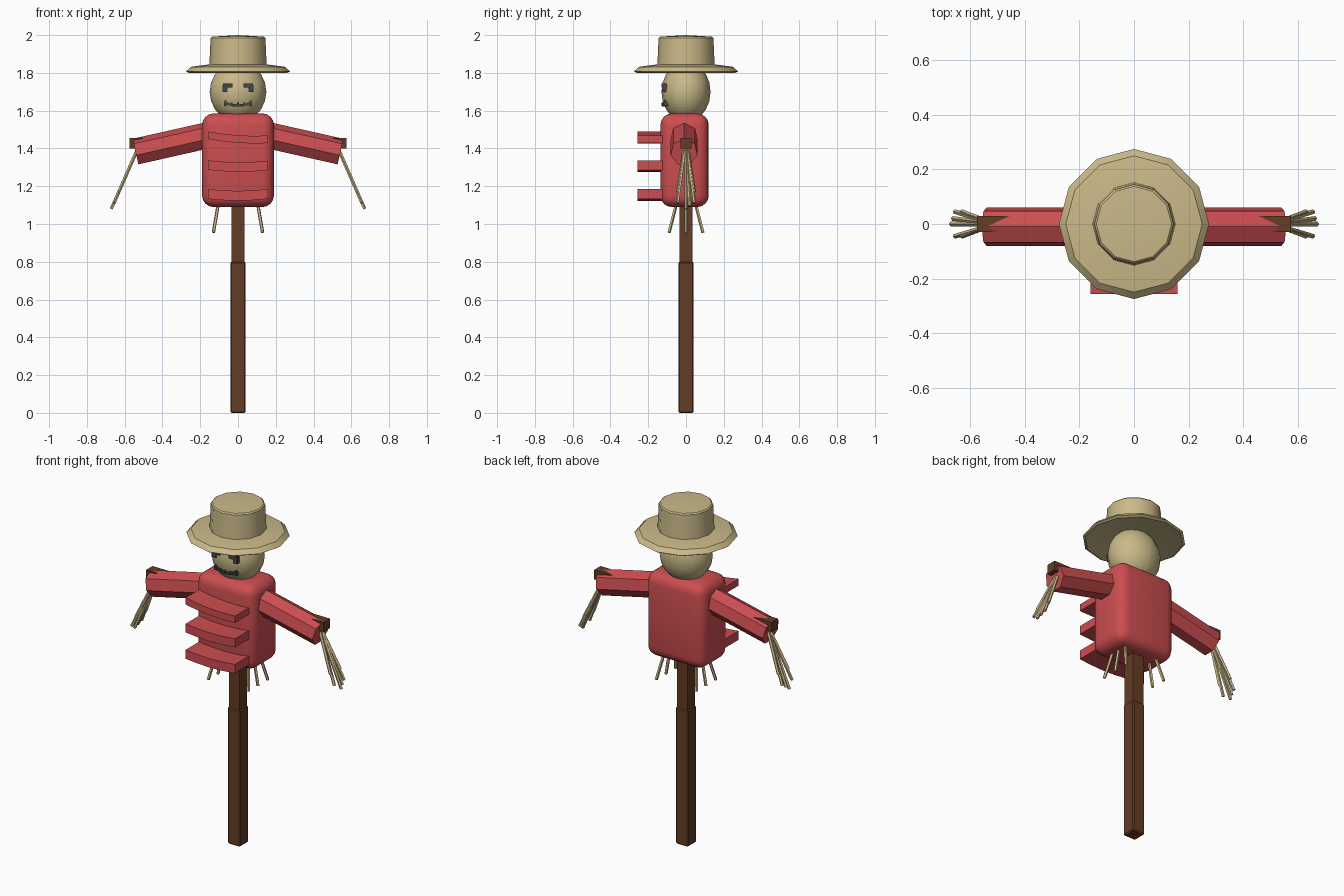
import bpy, bmesh, math
from mathutils import Vector

if "Cube" in bpy.data.objects:
    bpy.data.objects.remove(bpy.data.objects["Cube"])


def mat(name, rgb):
    m = bpy.data.materials.new(name)
    m.diffuse_color = (*rgb, 1)
    m.use_nodes = True
    m.node_tree.nodes["Principled BSDF"].inputs["Base Color"].default_value = m.diffuse_color
    return m


RED = mat("red cloth", (0.60, 0.075, 0.08))
WOOD = mat("brown wood", (0.13, 0.045, 0.018))
STRAW = mat("straw", (0.59, 0.49, 0.25))
DARK = mat("dark grey", (0.06, 0.06, 0.065))


def finish(name, bm, m, smooth=None):
    bmesh.ops.recalc_face_normals(bm, faces=bm.faces)
    me = bpy.data.meshes.new(name)
    bm.to_mesh(me)
    bm.free()
    me.materials.append(m)
    o = bpy.data.objects.new(name, me)
    bpy.context.collection.objects.link(o)
    if smooth:
        bpy.ops.object.select_all(action='DESELECT')
        o.select_set(True)
        bpy.context.view_layer.objects.active = o
        bpy.ops.object.shade_smooth_by_angle(angle=math.radians(smooth))
    return o


def add_box(bm, lo, hi):
    lo, hi = Vector(lo), Vector(hi)
    vs = bmesh.ops.create_cube(bm, size=1)["verts"]
    for v in vs:
        v.co = Vector([(lo[i] + hi[i]) / 2 + v.co[i] * (hi[i] - lo[i]) for i in range(3)])


def box(name, lo, hi, m, bevel=0, seg=1, smooth=None):
    bm = bmesh.new()
    add_box(bm, lo, hi)
    if bevel:
        bmesh.ops.bevel(bm, geom=bm.edges[:], offset=bevel, segments=seg,
                        profile=0.5, affect='EDGES')
    return finish(name, bm, m, smooth)


def add_rod(bm, a, b, r, sides, r2=None):
    a, b = Vector(a), Vector(b)
    vs = bmesh.ops.create_cone(bm, cap_ends=True, segments=sides, radius1=r,
                               radius2=r2 or r, depth=(b - a).length)["verts"]
    q = (b - a).to_track_quat('Z', 'Y')
    for v in vs:
        v.co = q @ v.co + (a + b) / 2


def lathe(name, profile, sides, m, smooth):
    bm = bmesh.new()
    rings = []
    for r, z in profile:
        if r == 0:
            rings.append([bm.verts.new((0, 0, z))] * sides)
        else:
            rings.append([bm.verts.new((r * math.cos(2 * math.pi * i / sides),
                                        r * math.sin(2 * math.pi * i / sides), z))
                          for i in range(sides)])
    for p, q in zip(rings, rings[1:]):
        for i in range(sides):
            j = (i + 1) % sides
            bm.faces.new(list(dict.fromkeys([p[i], p[j], q[j], q[i]])))
    return finish(name, bm, m, smooth)


# wooden post (two thicknesses) and crossbar
box("lower_post", (-0.04, -0.04, 0), (0.04, 0.04, 0.80), WOOD, 0.006)
box("upper_post", (-0.035, -0.035, 0.78), (0.035, 0.035, 1.2), WOOD)
box("crossbar", (-0.575, -0.03, 1.40), (0.575, 0.03, 1.455), WOOD)

# stuffed shirt body
box("body", (-0.19, -0.135, 1.09), (0.19, 0.12, 1.585), RED, 0.06, 4, 40)

# cloth bands sticking out of the chest, sagging in the middle
for n, (zl, zr, thick) in enumerate([(1.49, 1.468, 0.04), (1.337, 1.335, 0.05), (1.185, 1.185, 0.052)]):
    bm = bmesh.new()
    cols = []
    for i in range(5):
        t = i / 4
        x = -0.16 + 0.32 * t
        z = zl + (zr - zl) * t - 0.01 * math.sin(math.pi * t)
        cols.append([bm.verts.new((x, y, zz)) for y, zz in
                     [(-0.257, z), (-0.10, z), (-0.10, z - thick), (-0.257, z - thick)]])
    for a, b in zip(cols, cols[1:]):
        for k in range(4):
            bm.faces.new((a[k], a[(k + 1) % 4], b[(k + 1) % 4], b[k]))
    bm.faces.new(cols[0])
    bm.faces.new(cols[-1])
    finish(f"chest_band_{n + 1}", bm, RED)

for s, side in ((-1, "left"), (1, "right")):
    # sleeve
    bm = bmesh.new()
    add_rod(bm, (s * 0.12, -0.01, 1.475), (s * 0.542, -0.01, 1.38), 0.073, 7)
    finish(side + "_sleeve", bm, RED)

    # straw hand: fan of stalks
    bm = bmesh.new()
    for y, t in [(0, 1.0), (-0.045, 0.9), (0.045, 0.9), (-0.045, 0.72), (0.045, 0.72), (0.02, 0.95)]:
        add_rod(bm, (s * 0.53, y * 0.15, 1.40),
                (s * (0.53 + 0.14 * t), y, 1.40 - 0.32 * t), 0.009, 5)
    finish(side + "_straw_hand", bm, STRAW)

    # straw poking out below the shirt
    bm = bmesh.new()
    for y in (-0.09, 0, 0.09):
        add_rod(bm, (s * 0.10, y * 0.5, 1.13), (s * 0.13, y, 0.955), 0.009, 5)
    finish(side + "_hem_straw", bm, STRAW)

# head
HX, HY, HZ, HC = 0.15, 0.13, 0.16, 1.70
bm = bmesh.new()
bmesh.ops.create_uvsphere(bm, u_segments=16, v_segments=10, radius=1)
for v in bm.verts:
    v.co = Vector((v.co.x * HX, v.co.y * HY, v.co.z * HZ + HC))
finish("head", bm, STRAW, 60)


# face pieces: small blocks seated on the head surface
def face_piece(bm, x0, x1, z0, z1):
    x, z = (x0 + x1) / 2, (z0 + z1) / 2
    y = -HY * math.sqrt(1 - (x / HX) ** 2 - ((z - HC) / HZ) ** 2)
    add_box(bm, (x0, y - 0.012, z0), (x1, y + 0.015, z1))


for s, side in ((-1, "left"), (1, "right")):
    bm = bmesh.new()
    for a, b, z0, z1 in [(0.03, 0.08, 1.722, 1.745), (0.055, 0.082, 1.70, 1.735)]:
        face_piece(bm, *sorted((s * a, s * b)), z0, z1)
    finish(side + "_eye", bm, DARK)

bm = bmesh.new()
for i in range(-3, 4):
    z = 1.622 + 0.0012 * i * i
    face_piece(bm, i * 0.02 - 0.0105, i * 0.02 + 0.0105, z, z + 0.011)
for x in (-0.066, -0.033, 0.0, 0.033, 0.066):
    h = 0.028 if abs(x) > 0.05 else 0.018
    face_piece(bm, x - 0.005, x + 0.005, 1.625, 1.625 + h)
finish("mouth", bm, DARK)

# straw hat: sloping brim and domed crown
lathe("hat_brim", [(0, 1.822), (0.13, 1.822), (0.262, 1.80), (0.275, 1.808),
                   (0.25, 1.832), (0.145, 1.846), (0, 1.846)], 12, STRAW, 35)
lathe("hat_crown", [(0, 1.835), (0.152, 1.835), (0.145, 1.985), (0.138, 1.992), (0, 2.0)],
      12, STRAW, 35)
